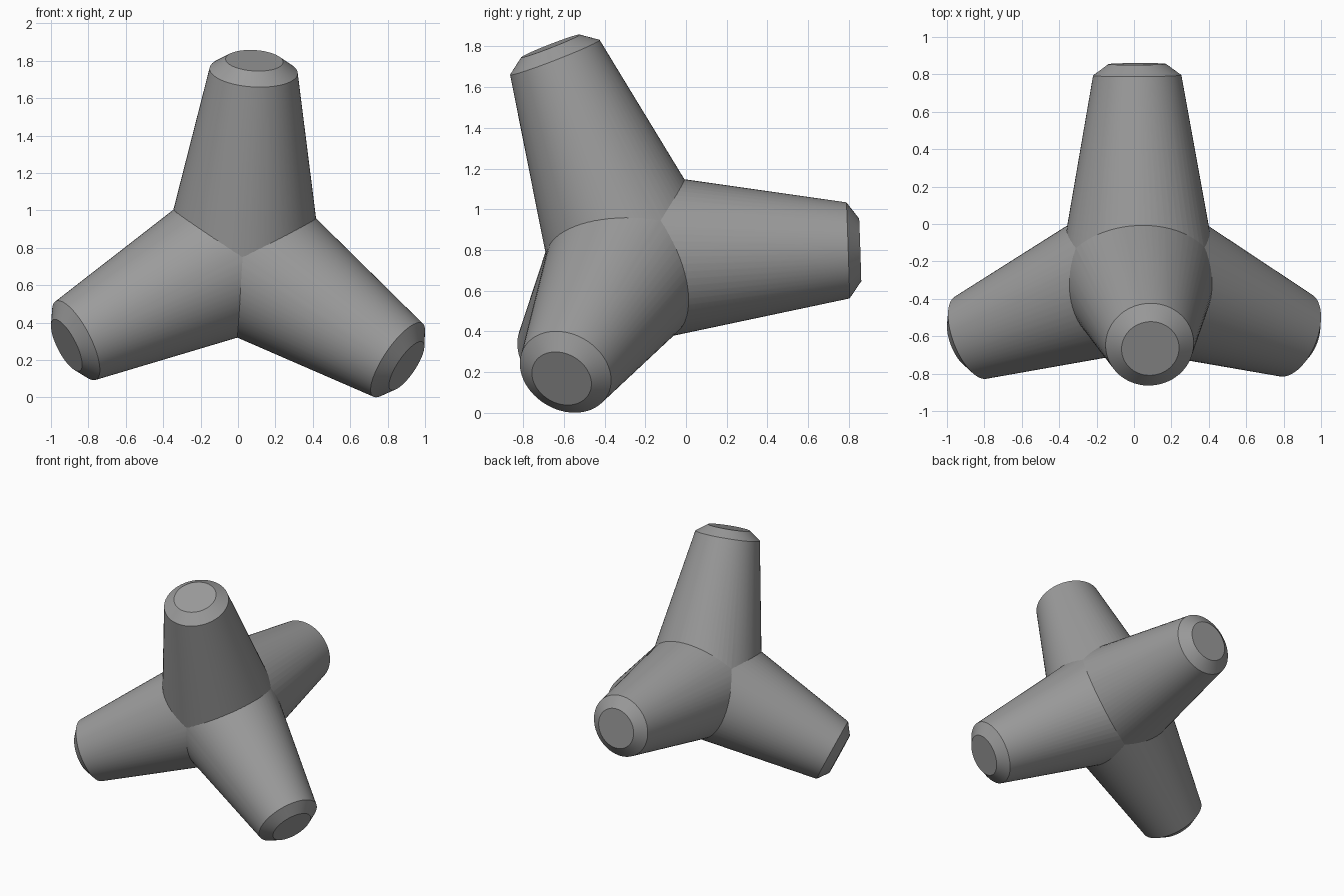
import bpy, bmesh
from mathutils import Vector

if "Cube" in bpy.data.objects:
    bpy.data.objects.remove(bpy.data.objects["Cube"])

SEGMENTS = 64
# Leg tip centres: back, upper, right, left
TIPS = [Vector(p) for p in ((0.017, 0.855, 0.80), (0.087, -0.665, 1.80),
                            (0.90, -0.61, 0.17), (-0.915, -0.624, 0.28))]
CENTRE = sum(TIPS, Vector()) / 4
# Leg profile: (distance along axis, radius)
PROFILE = [(0.0, 0.423), (1.057, 0.236), (1.117, 0.154)]


def make_leg(name, tip):
    """Tapered leg with a chamfered flat end, starting at the centre."""
    bm = bmesh.new()
    for (z0, r0), (z1, r1) in zip(PROFILE, PROFILE[1:]):
        part = bmesh.ops.create_cone(bm, cap_ends=False, segments=SEGMENTS,
                                     radius1=r0, radius2=r1, depth=z1 - z0)
        bmesh.ops.translate(bm, verts=part["verts"], vec=(0, 0, (z0 + z1) / 2))
    bmesh.ops.remove_doubles(bm, verts=bm.verts, dist=1e-4)
    bmesh.ops.holes_fill(bm, edges=[e for e in bm.edges if e.is_boundary], sides=0)
    bmesh.ops.recalc_face_normals(bm, faces=bm.faces)
    rotation = (tip - CENTRE).to_track_quat('Z', 'Y').to_matrix().to_4x4()
    bm.transform(rotation)
    bmesh.ops.translate(bm, verts=bm.verts, vec=CENTRE)
    mesh = bpy.data.meshes.new(name)
    bm.to_mesh(mesh)
    bm.free()
    obj = bpy.data.objects.new(name, mesh)
    bpy.context.collection.objects.link(obj)
    return obj


legs = [make_leg(n, t) for n, t in zip(
    ("four_legged_block", "upper_leg", "right_leg", "left_leg"), TIPS)]

# Fuse the four legs into one solid
block = legs[0]
bpy.context.view_layer.objects.active = block
block.select_set(True)
for leg in legs[1:]:
    mod = block.modifiers.new("join_" + leg.name, 'BOOLEAN')
    mod.operation = 'UNION'
    mod.solver = 'EXACT'
    mod.object = leg
    bpy.ops.object.modifier_apply(modifier=mod.name)
    bpy.data.objects.remove(leg)

# Smooth sides, crisp chamfers and joints (facets differ by under 6 degrees)
bpy.ops.object.shade_smooth_by_angle(angle=0.12)

# Darker concrete grey
grey = bpy.data.materials.new("concrete_grey")
grey.diffuse_color = (0.33, 0.33, 0.33, 1)
grey.use_nodes = True
grey.node_tree.nodes["Principled BSDF"].inputs["Base Color"].default_value = grey.diffuse_color
block.data.materials.clear()
block.data.materials.append(grey)
